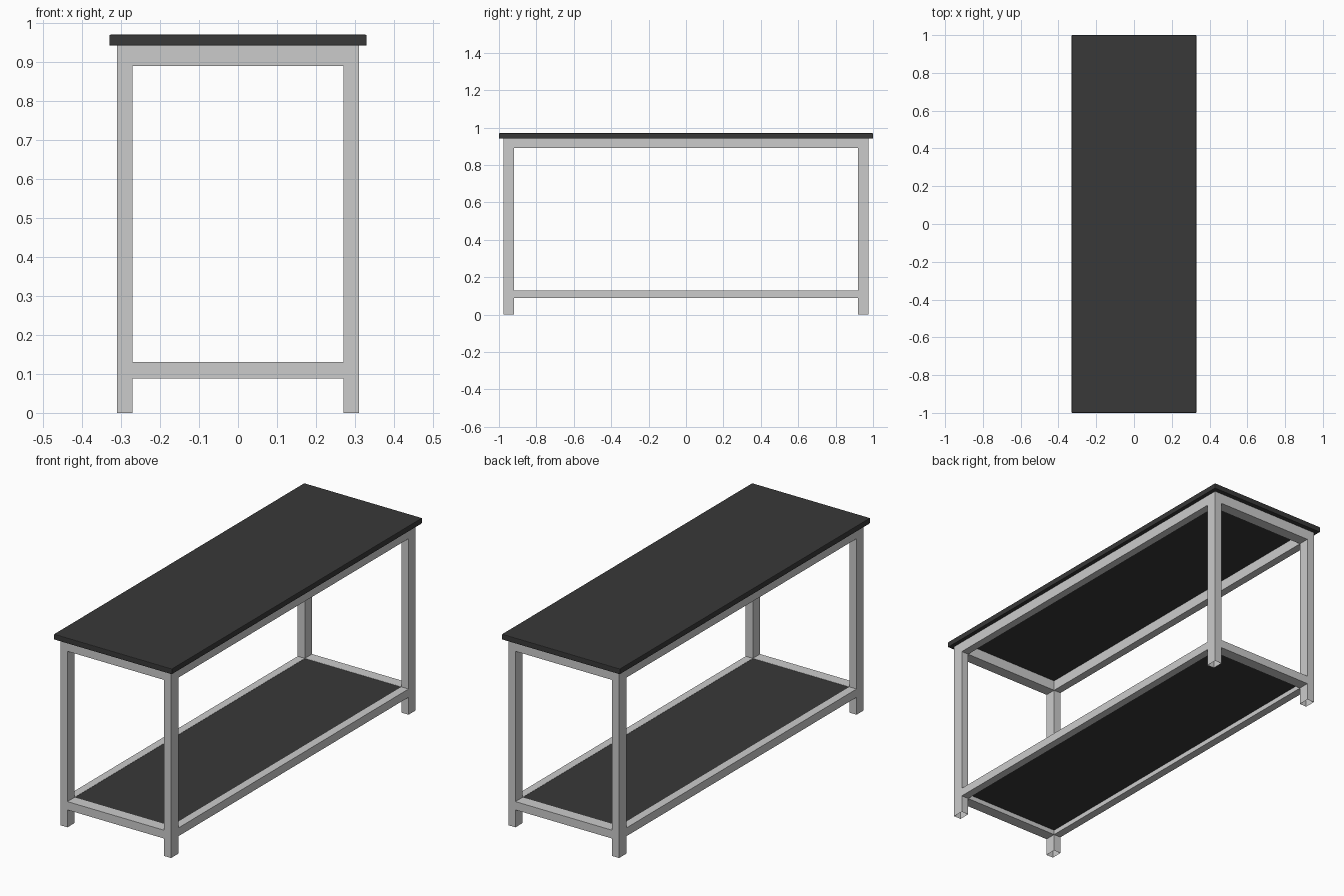
import bpy
import bmesh

if "Cube" in bpy.data.objects:
    bpy.data.objects.remove(bpy.data.objects["Cube"])

dark = bpy.data.materials.new("dark_board")
dark.diffuse_color = (0.04, 0.04, 0.04, 1)
dark.use_nodes = True
dark.node_tree.nodes["Principled BSDF"].inputs["Base Color"].default_value = dark.diffuse_color


def box(name, x, y, z, material=None, open_bottom=False, bevel=0):
    """Box from (min, max) ranges on each axis."""
    bm = bmesh.new()
    bmesh.ops.create_cube(bm, size=1)
    for v in bm.verts:
        v.co = [r[0] + (c + 0.5) * (r[1] - r[0]) for r, c in zip((x, y, z), v.co)]
    bm.normal_update()
    if open_bottom:
        bottom = [f for f in bm.faces if f.normal.z < -0.9]
        bmesh.ops.delete(bm, geom=bottom, context='FACES_ONLY')
    mesh = bpy.data.meshes.new(name)
    bm.to_mesh(mesh)
    bm.free()
    obj = bpy.data.objects.new(name, mesh)
    bpy.context.collection.objects.link(obj)
    if material:
        mesh.materials.append(material)
    if bevel:
        mod = obj.modifiers.new("edge", 'BEVEL')
        mod.width = bevel
        mod.segments = 2
    return obj


def span(sign, a, b):
    return tuple(sorted((sign * a, sign * b)))


XI, XO = 0.27, 0.31      # leg inner and outer faces across the width
YI, YO = 0.92, 0.977     # leg inner and outer faces along the length
UNDER = 0.942            # underside of the worktop

# Worktop and lower shelf board
box("worktop", (-0.33, 0.33), (-1, 1), (UNDER, 0.97), dark, bevel=0.003)
box("lower_shelf", (-XI, XI), (-YI, YI), (0.112, 0.129), dark)

# Open-ended tube legs
for sy, end in ((-1, "front"), (1, "back")):
    for sx, side in ((-1, "left"), (1, "right")):
        box(f"{end}_{side}_leg", span(sx, XI, XO), span(sy, YI, YO),
            (0, UNDER), open_bottom=True)

# Upper and lower frame rails between the legs
for level, z in (("upper", (0.89, UNDER)), ("lower", (0.088, 0.13))):
    for s, side in ((-1, "left"), (1, "right")):
        box(f"{level}_{side}_rail", span(s, XI, XO), (-YI, YI), z)
    for s, end in ((-1, "front"), (1, "back")):
        box(f"{level}_{end}_rail", (-XI, XI), span(s, YI, YO), z)
